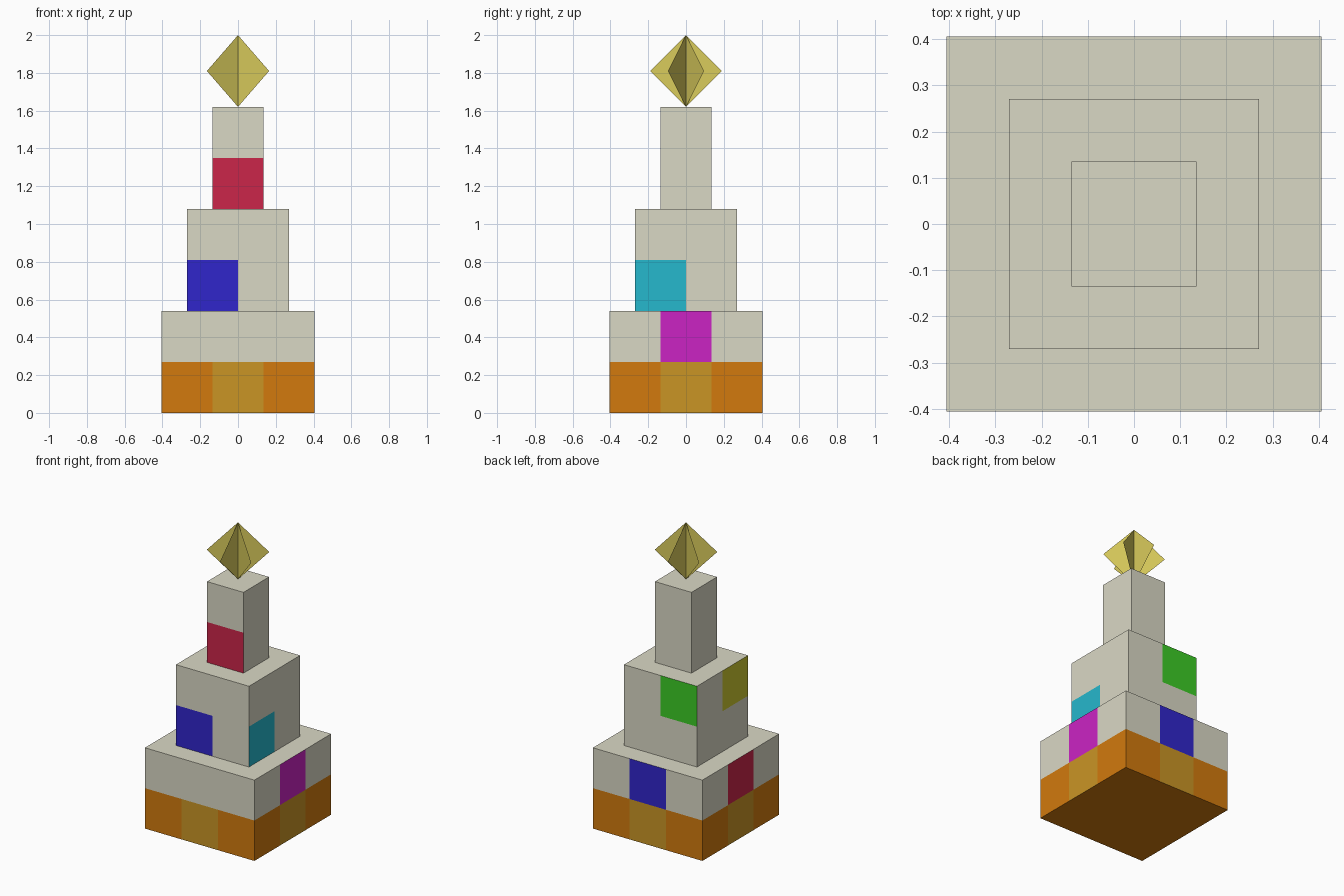
import bpy, bmesh, math
from mathutils import Vector

cube = bpy.data.objects.get("Cube")
if cube:
    bpy.data.objects.remove(cube, do_unlink=True)

U = 0.27  # edge of one square tile


def make_material(name, rgb):
    lin = [(c / 255 / 12.92) if c < 11 else ((c / 255 + 0.055) / 1.055) ** 2.4 for c in rgb]
    mat = bpy.data.materials.new(name)
    mat.use_nodes = True
    mat.diffuse_color = (*lin, 1)
    bsdf = mat.node_tree.nodes["Principled BSDF"]
    bsdf.inputs["Base Color"].default_value = (*lin, 1)
    bsdf.inputs["Roughness"].default_value = 0.8
    return mat


PALETTE = {
    "stone": (218, 216, 197),
    "orange": (210, 122, 13),
    "gold": (202, 149, 37),
    "blue": (48, 38, 203),
    "red": (203, 38, 74),
    "cyan": (38, 184, 205),
    "magenta": (203, 36, 196),
    "green": (60, 203, 38),
    "olive yellow": (204, 200, 48),
    "star yellow": (218, 204, 92),
}
MATS = {name: make_material(name, rgb) for name, rgb in PALETTE.items()}


def make_object(name, bm, colours):
    mesh = bpy.data.meshes.new(name)
    bm.to_mesh(mesh)
    bm.free()
    for colour in colours:
        mesh.materials.append(MATS[colour])
    obj = bpy.data.objects.new(name, mesh)
    bpy.context.collection.objects.link(obj)
    return obj


def side_of(n):
    if abs(n.z) > 0.5:
        return "top" if n.z > 0 else "bottom"
    if abs(n.y) > 0.5:
        return "front" if n.y < 0 else "back"
    return "plus_x" if n.x > 0 else "minus_x"


def tier(name, cells, z0, colours, rule):
    """Square box, two tiles high, cut into tiles; rule(side, column, row) picks a colour."""
    bm = bmesh.new()
    bmesh.ops.create_cube(bm, size=1)
    half = cells * U / 2
    for v in bm.verts:
        v.co = Vector((v.co.x * 2 * half, v.co.y * 2 * half, z0 + (v.co.z + 0.5) * 2 * U))
    # cut along the tile lines
    cuts = [((0, 0, z0 + U), (0, 0, 1))]
    for i in range(1, cells):
        p = -half + i * U
        cuts += [((p, 0, 0), (1, 0, 0)), ((0, p, 0), (0, 1, 0))]
    for co, no in cuts:
        bmesh.ops.bisect_plane(bm, geom=bm.verts[:] + bm.edges[:] + bm.faces[:],
                               plane_co=co, plane_no=no)
    bm.normal_update()
    # paint the tiles; columns count along +x (front, back) or +y (sides)
    for f in bm.faces:
        side, c = side_of(f.normal), f.calc_center_median()
        along = c.x if side in ("front", "back") else c.y
        column, row = int((along + half) / U), int((c.z - z0) / U)
        f.material_index = colours.index(rule(side, column, row))
    return make_object(name, bm, colours)


# Bottom tier: banded base, one painted tile on three sides
BASE_TILES = {"plus_x": "magenta", "back": "blue", "minus_x": "red"}


def base_rule(side, column, row):
    if side == "top":
        return "stone"
    if side == "bottom":
        return "orange"
    if row == 0:
        return "gold" if column == 1 else "orange"
    return BASE_TILES.get(side, "stone") if column == 1 else "stone"


tier("bottom_tier", 3, 0, ["stone", "orange", "gold", "magenta", "blue", "red"], base_rule)

# Middle tier: one painted tile on each side
MIDDLE_TILES = {("front", 0, 0): "blue", ("plus_x", 0, 0): "cyan",
                ("back", 0, 1): "green", ("minus_x", 0, 1): "olive yellow"}
tier("middle_tier", 2, 2 * U, ["stone", "blue", "cyan", "green", "olive yellow"],
     lambda side, column, row: MIDDLE_TILES.get((side, column, row), "stone"))

# Top tier: a single painted tile on the front
tier("top_tier", 1, 4 * U, ["stone", "red"],
     lambda side, column, row: "red" if side == "front" and row == 0 else "stone")

# Star: three upright diamond sheets crossing on the centre axis
R, LOW, HIGH = 0.19, 6 * U, 2.0
bm = bmesh.new()
for k in range(3):
    a = math.pi / 2 + k * math.pi / 3
    dx, dy, mid = R * math.cos(a), R * math.sin(a), (LOW + HIGH) / 2
    # each sheet is split on the axis into two triangles
    low, high = bm.verts.new((0, 0, LOW)), bm.verts.new((0, 0, HIGH))
    bm.faces.new((low, bm.verts.new((dx, dy, mid)), high))
    bm.faces.new((high, bm.verts.new((-dx, -dy, mid)), low))
make_object("star", bm, ["star yellow"])
